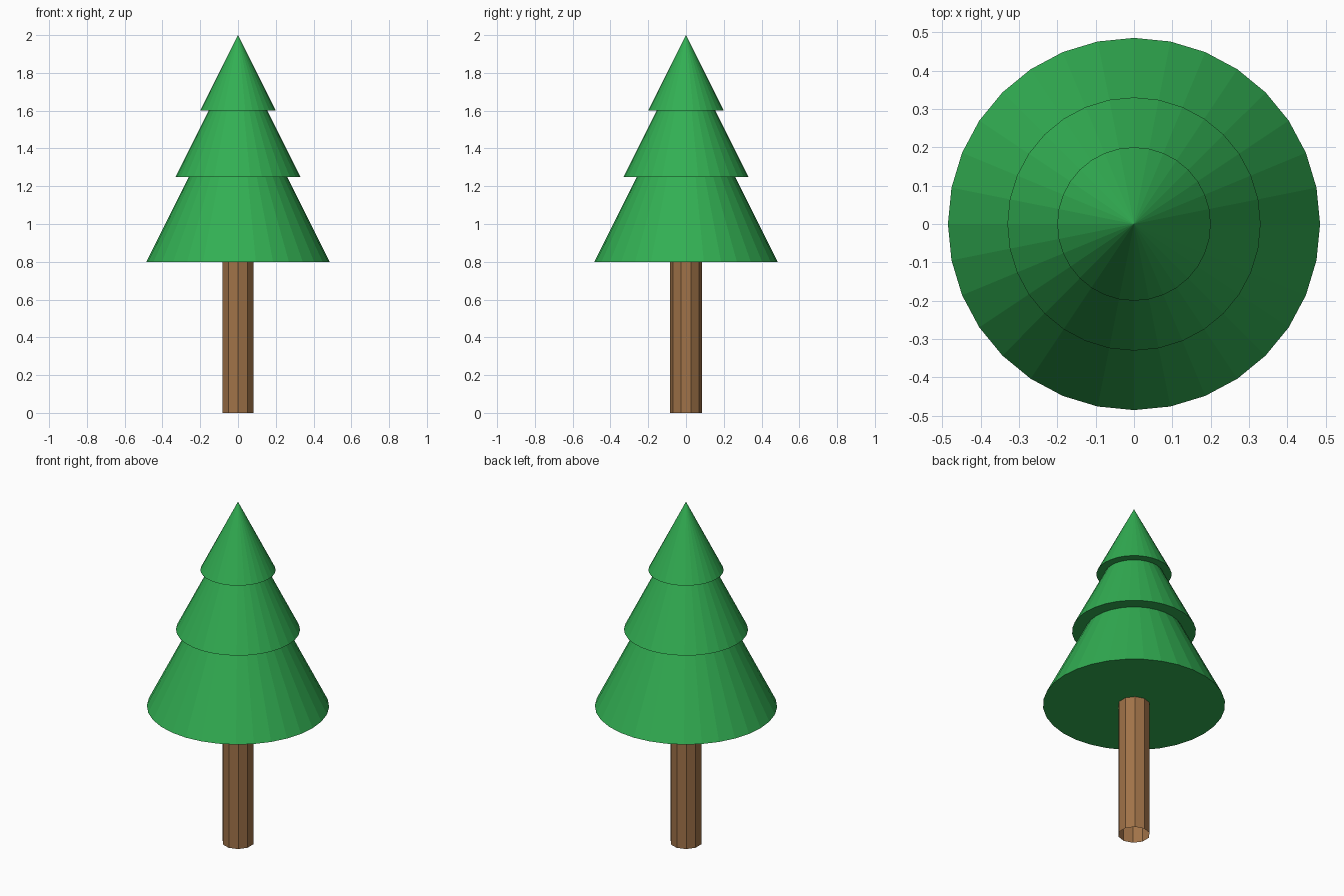
import bpy

if "Cube" in bpy.data.objects:
    bpy.data.objects.remove(bpy.data.objects["Cube"])


def material(name, rgb):
    mat = bpy.data.materials.new(name)
    mat.diffuse_color = (*rgb, 1.0)
    mat.use_nodes = True
    mat.node_tree.nodes["Principled BSDF"].inputs["Base Color"].default_value = mat.diffuse_color
    return mat


def frustum(name, sides, r_bottom, r_top, z_bottom, z_top, mat, cap='NGON'):
    bpy.ops.mesh.primitive_cone_add(
        vertices=sides, radius1=r_bottom, radius2=r_top,
        depth=z_top - z_bottom, end_fill_type=cap,
        location=(0, 0, (z_bottom + z_top) / 2))
    obj = bpy.context.object
    obj.name = name
    obj.data.materials.append(mat)
    return obj


green = material("leaf green", (0.032, 0.43, 0.086))
brown = material("bark brown", (0.35, 0.17, 0.065))

# Trunk: ten-sided tube, open at the bottom
frustum("trunk", 10, 0.085, 0.085, 0.0, 0.8, brown, cap='NOTHING')

# Foliage: three stacked tiers with the same slope, the top one pointed
tiers = [
    ("lower_foliage", 0.485, 0.26, 0.80, 1.25),
    ("middle_foliage", 0.33, 0.155, 1.25, 1.60),
    ("top_foliage", 0.20, 0.0, 1.60, 2.00),
]
for name, r_bottom, r_top, z_bottom, z_top in tiers:
    frustum(name, 32, r_bottom, r_top, z_bottom, z_top, green)
